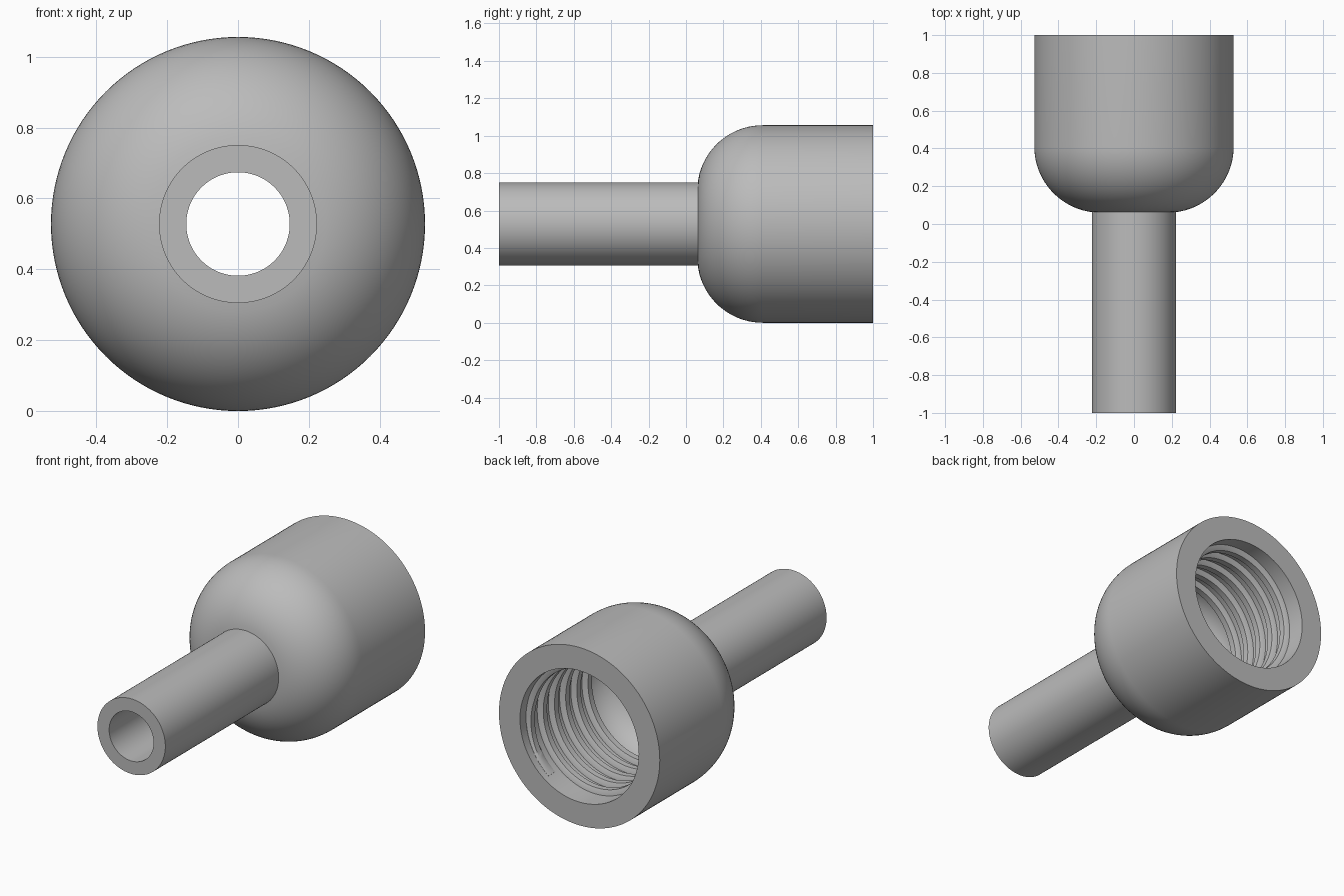
import bpy, bmesh, math

if "Cube" in bpy.data.objects:
    bpy.data.objects.remove(bpy.data.objects["Cube"])

AXIS_Z = 0.528      # height of the centre line
SEG = 128

gray = bpy.data.materials.new("plain gray")
gray.diffuse_color = (0.5, 0.5, 0.5, 1)
gray.use_nodes = True
gray.node_tree.nodes["Principled BSDF"].inputs["Base Color"].default_value = gray.diffuse_color


def point(r, y, a):
    return (r * math.sin(a), y, AXIS_Z + r * math.cos(a))


def finish(name, bm):
    bmesh.ops.recalc_face_normals(bm, faces=bm.faces)
    mesh = bpy.data.meshes.new(name)
    bm.to_mesh(mesh)
    bm.free()
    mesh.materials.append(gray)
    ob = bpy.data.objects.new(name, mesh)
    bpy.context.collection.objects.link(ob)
    bpy.ops.object.select_all(action='DESELECT')
    ob.select_set(True)
    bpy.context.view_layer.objects.active = ob
    bpy.ops.object.shade_smooth_by_angle(angle=math.radians(30))
    return ob


def bridge(bm, rings, closed):
    pairs = list(zip(rings, rings[1:]))
    if closed:
        pairs.append((rings[-1], rings[0]))
    n = len(rings[0])
    for a, b in pairs:
        for i in range(n):
            j = (i + 1) % n
            bm.faces.new((a[i], a[j], b[j], b[i]))


def arc(rc, yc, rad, r_start, steps=20):
    """Quarter-like arc from r_start on the low-y side out to full radius."""
    a0 = math.asin((r_start - rc) / rad) if r_start > rc else 0.0
    return [(rc + rad * math.sin(a), yc - rad * math.cos(a))
            for a in (a0 + (math.pi / 2 - a0) * i / steps for i in range(steps + 1))]


# Hollow body: stem, rounded shoulder, socket rim, inner wall and bore
outer = [(0.223, -1.0)] + arc(0.178, 0.41, 0.35, 0.223)
inner = arc(0.175, 0.41, 0.215, 0.175)
profile = outer + [(0.528, 1.0), (0.39, 1.0)] + inner[::-1] + [(0.146, 0.195), (0.146, -1.0)]
bm = bmesh.new()
rings = [[bm.verts.new(point(r, y, 2 * math.pi * i / SEG)) for r, y in profile]
         for i in range(SEG)]
bridge(bm, rings, True)
finish("body", bm)

# Internal helical thread: a trapezoid ridge swept along the socket wall
PITCH, TURNS, START = 0.105, 5.4, 0.36
STEPS = int(TURNS * SEG)
bm = bmesh.new()
rings = []
for i in range(STEPS + 1):
    a = 2 * math.pi * i / SEG
    fade = min(1.0, i / 24, (STEPS - i) / 24)      # run-out at both ends
    y = START + PITCH * i / SEG
    crest = 0.388 - 0.028 * fade
    section = [(0.397, -0.032), (0.389, -0.032), (crest, -0.018),
               (crest, 0.018), (0.389, 0.032), (0.397, 0.032)]
    rings.append([bm.verts.new(point(r, y + dy, a)) for r, dy in section])
bridge(bm, rings, False)
bm.faces.new(rings[0])
bm.faces.new(rings[-1])
finish("internal_thread", bm)
